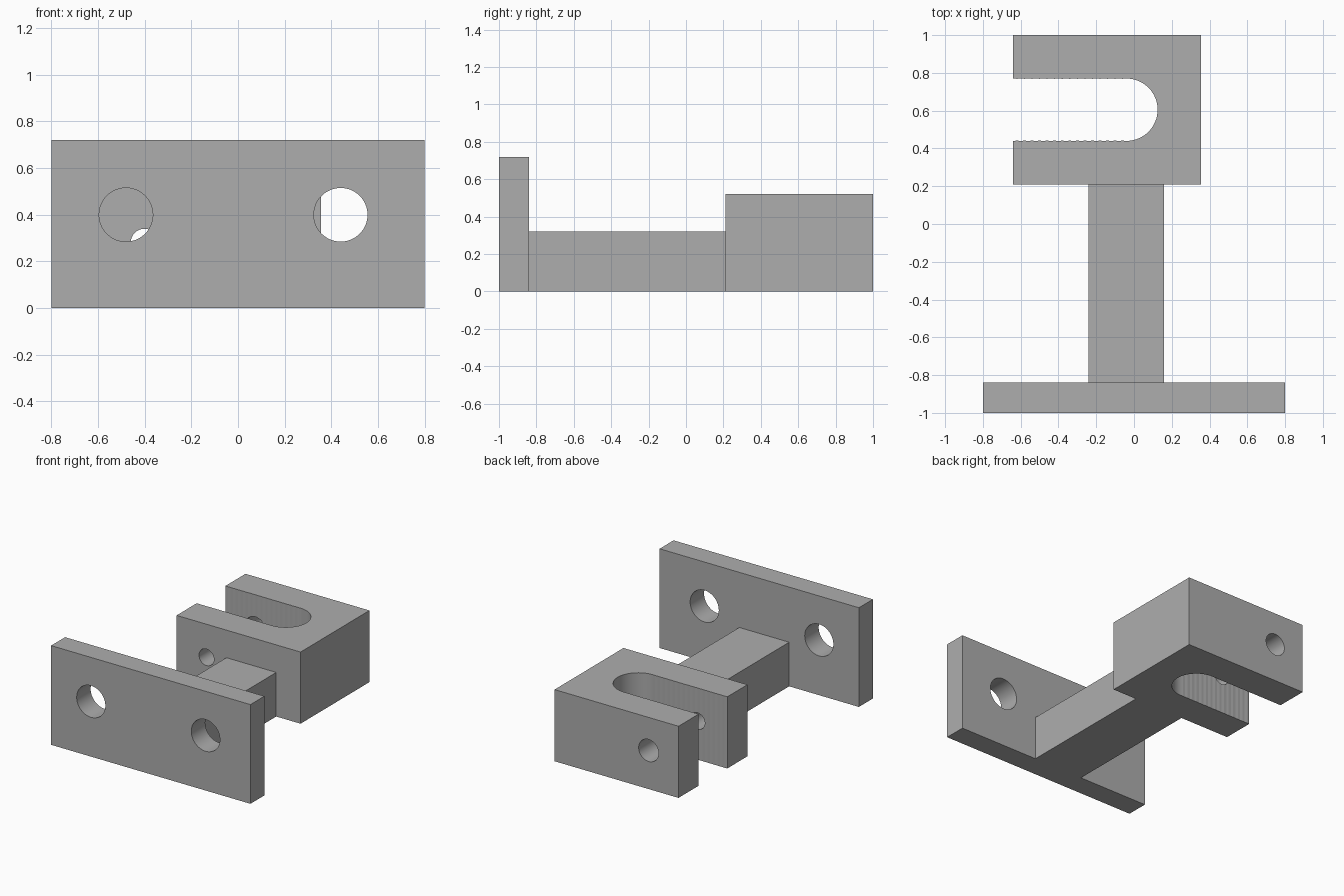
import bpy, bmesh, math
from mathutils import Matrix, Vector

cube = bpy.data.objects.get("Cube")
if cube:
    bpy.data.objects.remove(cube, do_unlink=True)

grey = bpy.data.materials.new("plain grey")
grey.use_nodes = True
colour = (0.42, 0.42, 0.42, 1)
grey.diffuse_color = colour
grey.node_tree.nodes["Principled BSDF"].inputs["Base Color"].default_value = colour


def make_object(name, bm):
    bmesh.ops.recalc_face_normals(bm, faces=bm.faces)
    mesh = bpy.data.meshes.new(name)
    bm.to_mesh(mesh)
    bm.free()
    mesh.materials.append(grey)
    obj = bpy.data.objects.new(name, mesh)
    bpy.context.collection.objects.link(obj)
    return obj


def box(name, low, high):
    low, high = Vector(low), Vector(high)
    bm = bmesh.new()
    bmesh.ops.create_cube(bm, size=1, matrix=Matrix.Translation(
        (low + high) / 2) @ Matrix.Diagonal((*(high - low), 1)))
    return make_object(name, bm)


def hole_cutter(name, x, y, z, radius, depth):
    """Cylinder lying along y."""
    bm = bmesh.new()
    bmesh.ops.create_cone(bm, cap_ends=True, segments=64, radius1=radius,
                          radius2=radius, depth=depth,
                          matrix=Matrix.Translation((x, y, z))
                          @ Matrix.Rotation(math.pi / 2, 4, "X"))
    return make_object(name, bm)


def slot_cutter(name, x, y, radius, length, top):
    """Round-ended slot open towards -x, with finely scalloped walls."""
    step, ripple = 0.02, 0.0012
    wall = [(x - i * step, radius - ripple * (i % 2))
            for i in range(1, round(length / step) + 1)]
    arc = [(x + radius * math.cos(a), radius * math.sin(a))
           for a in (math.pi * (i / 32 - 0.5) for i in range(33))]
    outline = [(px, -py) for px, py in reversed(wall)] + arc + wall
    bm = bmesh.new()
    face = bm.faces.new([bm.verts.new((px, y + py, -0.1)) for px, py in outline])
    result = bmesh.ops.extrude_face_region(bm, geom=[face])
    verts = [v for v in result["geom"] if isinstance(v, bmesh.types.BMVert)]
    bmesh.ops.translate(bm, verts=verts, vec=(0, 0, top + 0.2))
    return make_object(name, bm)


def cut(obj, cutters):
    bpy.ops.object.select_all(action="DESELECT")
    bpy.context.view_layer.objects.active = obj
    obj.select_set(True)
    for cutter in cutters:
        cutter.hide_render = True
        mod = obj.modifiers.new("cut", "BOOLEAN")
        mod.operation = "DIFFERENCE"
        mod.solver = "EXACT"
        mod.object = cutter
        bpy.ops.object.modifier_apply(modifier=mod.name)
        bpy.data.objects.remove(cutter, do_unlink=True)
    bpy.ops.object.shade_smooth_by_angle(angle=math.radians(6.5))


# Mounting plate with two screw holes
plate = box("mounting_plate", (-0.8, -1, 0), (0.8, -0.84, 0.72))
cut(plate, [hole_cutter("plate_hole", x, -0.92, 0.4, 0.115, 0.4)
            for x in (-0.48, 0.44)])

# Connecting bar
box("connecting_bar", (-0.24, -0.84, 0), (0.16, 0.21, 0.32))

# Slotted clamp block; the pin hole is wider in the back arm
clamp = box("clamp_block", (-0.64, 0.21, 0), (0.355, 1, 0.52))
cut(clamp, [slot_cutter("slot", -0.04, 0.605, 0.165, 0.72, 0.52),
            hole_cutter("front_pin_hole", -0.4, 0.32, 0.28, 0.06, 0.4),
            hole_cutter("back_pin_hole", -0.4, 0.89, 0.28, 0.08, 0.4)])
